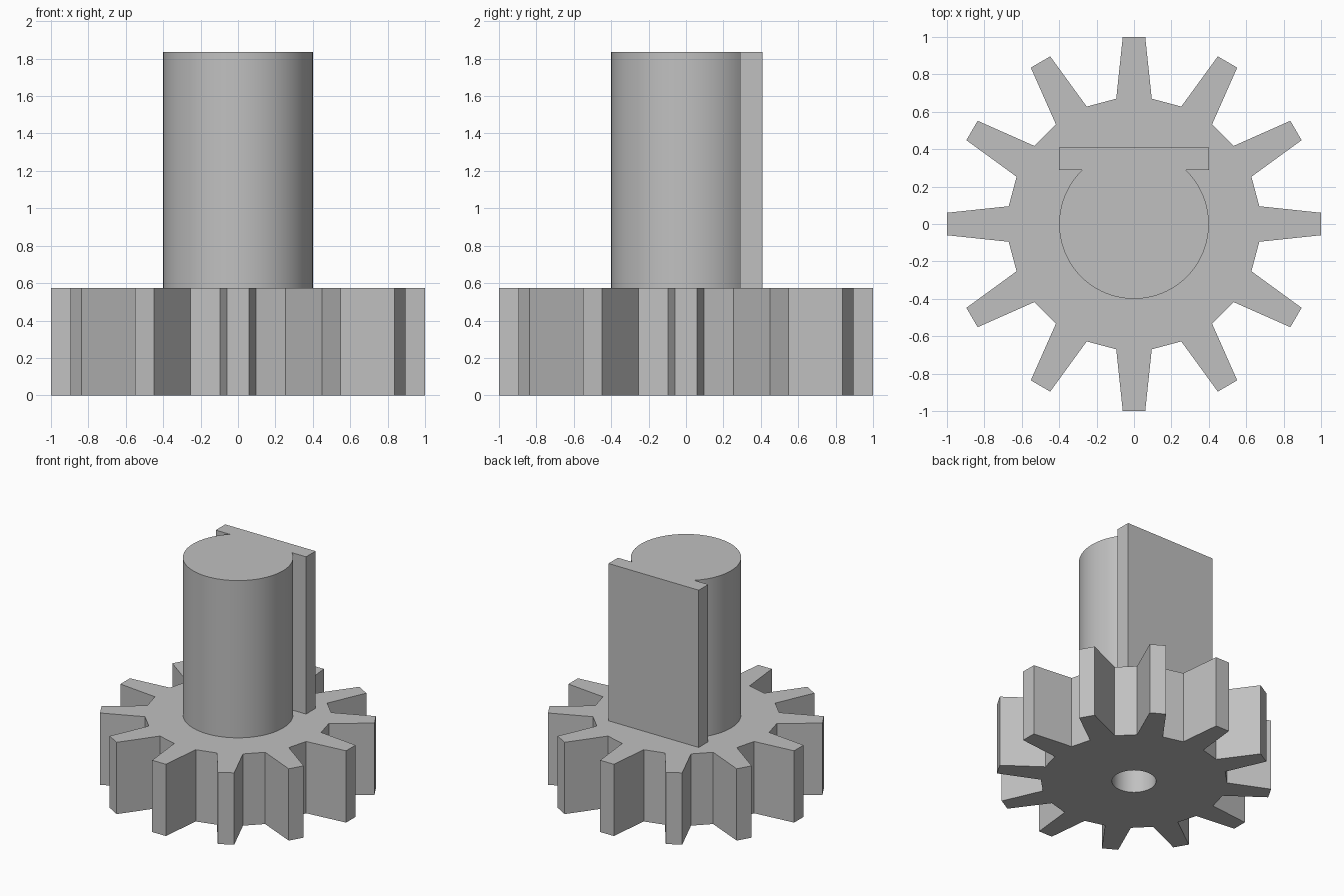
import bpy
import bmesh
from math import sin, cos, pi, asin, radians
from mathutils import Matrix, Vector

cube = bpy.data.objects.get("Cube")
if cube:
    bpy.data.objects.remove(cube, do_unlink=True)

TEETH = 12
GEAR_TOP = 0.575
SHAFT_TOP = 1.835
SHAFT_R = 0.4
BORE_R = 0.16

grey = bpy.data.materials.new("plain grey")
grey.use_nodes = True
colour = (0.53, 0.53, 0.53, 1)
grey.diffuse_color = colour
grey.node_tree.nodes["Principled BSDF"].inputs["Base Color"].default_value = colour


def prism(name, outline, z0, z1):
    """Extrude a counter-clockwise outline from z0 to z1."""
    bm = bmesh.new()
    base = bm.faces.new([bm.verts.new((x, y, z0)) for x, y in outline])
    top = bmesh.ops.extrude_face_region(bm, geom=[base], use_keep_orig=True)
    verts = [v for v in top["geom"] if isinstance(v, bmesh.types.BMVert)]
    bmesh.ops.translate(bm, verts=verts, vec=(0, 0, z1 - z0))
    bmesh.ops.recalc_face_normals(bm, faces=bm.faces)
    mesh = bpy.data.meshes.new(name)
    bm.to_mesh(mesh)
    bm.free()
    mesh.materials.append(grey)
    obj = bpy.data.objects.new(name, mesh)
    bpy.context.collection.objects.link(obj)
    return obj


def arc(radius, start, end, steps):
    angles = [start + (end - start) * i / steps for i in range(steps + 1)]
    return [(radius * cos(a), radius * sin(a)) for a in angles]


def smooth(obj):
    bpy.ops.object.select_all(action="DESELECT")
    obj.select_set(True)
    bpy.context.view_layer.objects.active = obj
    bpy.ops.object.shade_smooth_by_angle(angle=radians(30))


# Gear: one tapered tooth repeated around the axis
tooth = [(0.095, 0.67), (0.06, 1.0), (-0.06, 1.0), (-0.095, 0.67)]
outline = []
for i in range(TEETH):
    turn = Matrix.Rotation(2 * pi * i / TEETH, 2)
    outline += [tuple(turn @ Vector(p)) for p in tooth]
gear = prism("gear", outline, 0, GEAR_TOP)

# Round bore in the underside, closed above by the shaft
cutter = prism("bore_cutter", arc(BORE_R, 0, 2 * pi, 64)[:-1], -0.1, GEAR_TOP + 0.1)
cutter.hide_render = True
cutter.hide_set(True)
bore = gear.modifiers.new("bore", "BOOLEAN")
bore.operation = "DIFFERENCE"
bore.solver = "EXACT"
bore.object = cutter
bpy.context.view_layer.objects.active = gear
bpy.ops.object.modifier_apply(modifier=bore.name)
bpy.data.objects.remove(cutter, do_unlink=True)
smooth(gear)

# Shaft: round column merging into a flat plate along the back
plate_front, plate_back = 0.29, 0.41
join = asin(plate_front / SHAFT_R)
profile = arc(SHAFT_R, pi - join, 2 * pi + join, 96)
profile += [(SHAFT_R, plate_front), (SHAFT_R, plate_back),
            (-SHAFT_R, plate_back), (-SHAFT_R, plate_front)]
shaft = prism("shaft_with_back_plate", profile, GEAR_TOP, SHAFT_TOP)
smooth(shaft)
